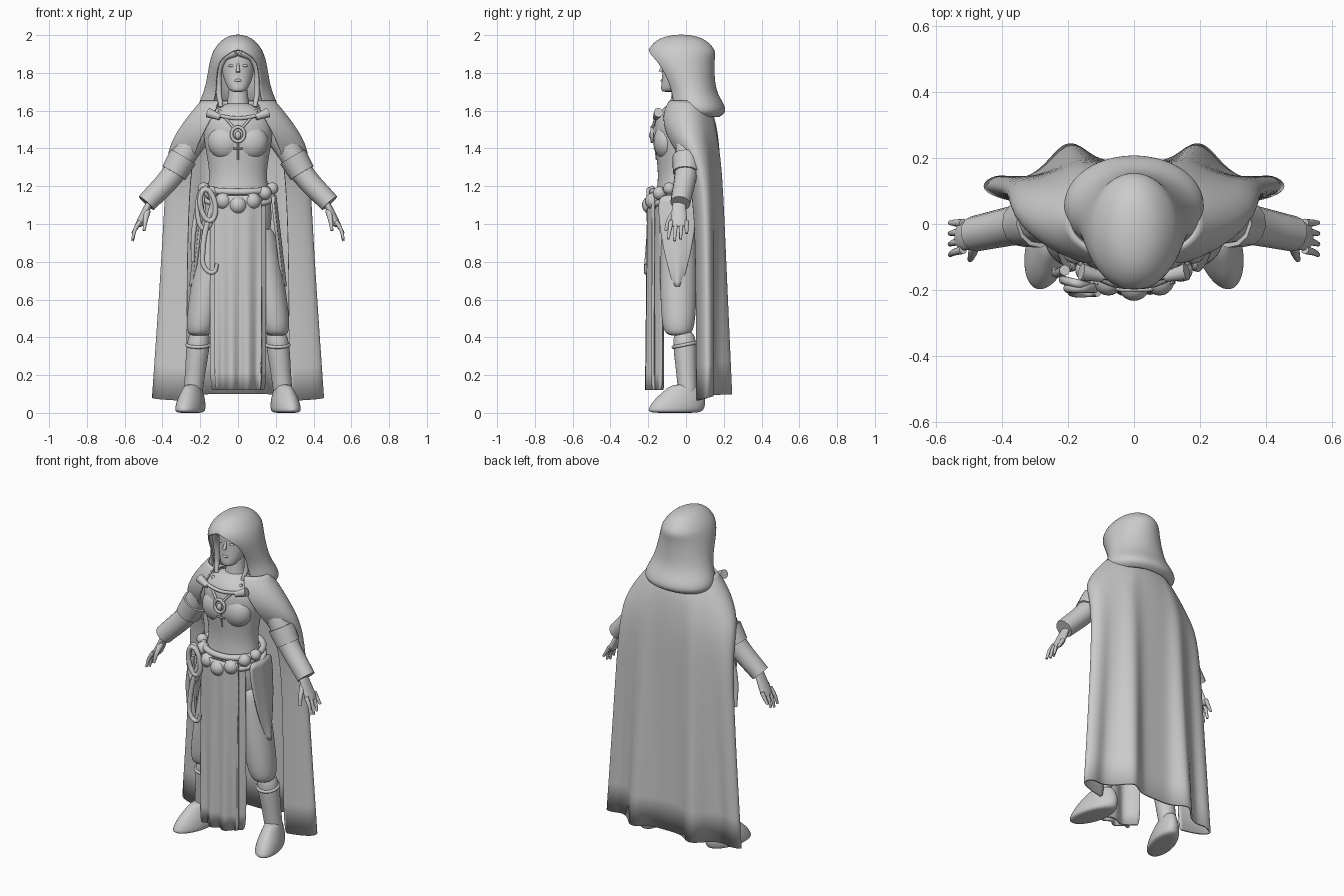
import bpy, bmesh
from math import sin, cos, exp, pi, tau
from mathutils import Vector

default_cube = bpy.data.objects.get("Cube")
if default_cube:
    bpy.data.objects.remove(default_cube, do_unlink=True)

GREY = (.6, .6, .6, 1)
grey = bpy.data.materials.new("plain grey")
grey.use_nodes = True
grey.diffuse_color = GREY
grey.node_tree.nodes["Principled BSDF"].inputs["Base Color"].default_value = GREY
SIDES = (("left", 1), ("right", -1))


def add_object(name, data):
    obj = bpy.data.objects.new(name, data)
    data.materials.append(grey)
    bpy.context.scene.collection.objects.link(obj)
    return obj


def finish_mesh(name, bm):
    for face in bm.faces:
        face.smooth = True
    mesh = bpy.data.meshes.new(name)
    bm.to_mesh(mesh)
    bm.free()
    return add_object(name, mesh)


def surface(name, rows, closed=False, thickness=0):
    """Skin a list of point rows into a smooth surface."""
    bm = bmesh.new()
    grid = [[bm.verts.new(point) for point in row] for row in rows]
    count = len(rows[0])
    for low, high in zip(grid, grid[1:]):
        for i in range(count if closed else count - 1):
            j = (i + 1) % count
            bm.faces.new((low[i], low[j], high[j], high[i]))
    bmesh.ops.remove_doubles(bm, verts=bm.verts, dist=.0001)
    bmesh.ops.recalc_face_normals(bm, faces=bm.faces)
    obj = finish_mesh(name, bm)
    subdivision = obj.modifiers.new("smooth", "SUBSURF")
    subdivision.levels = subdivision.render_levels = 2
    if thickness:
        shell = obj.modifiers.new("thickness", "SOLIDIFY")
        shell.thickness = thickness
        shell.offset = 0


def loft(name, profile, axis, depth=1, side=1, skew=0):
    """Closed body from (height, radius) pairs around an axis giving x and y by height."""
    rows = []
    closing = [(profile[0][0], 0)], [(profile[-1][0], 0)]
    for z, radius in closing[0] + profile + closing[1]:
        x, y = axis(z)
        row = []
        for i in range(16):
            across = radius * cos(i * tau / 16)
            along = radius * depth * sin(i * tau / 16)
            row.append((side * (x + across - skew * along), y + along, z))
        rows.append(row)
    surface(name, rows, closed=True)


def tube(name, points, thick, tip=None, side=1, cyclic=False):
    """Round tube through points, tapering evenly to the tip radius."""
    curve = bpy.data.curves.new(name, "CURVE")
    curve.dimensions = "3D"
    curve.bevel_depth = 1
    curve.bevel_resolution = 4
    curve.resolution_u = 8
    curve.use_fill_caps = True
    spline = curve.splines.new("BEZIER")
    spline.bezier_points.add(len(points) - 1)
    spline.use_cyclic_u = cyclic
    for i, (knot, (x, y, z)) in enumerate(zip(spline.bezier_points, points)):
        knot.co = (side * x, y, z)
        knot.radius = thick if tip is None else thick + (tip - thick) * i / (len(points) - 1)
        knot.handle_left_type = knot.handle_right_type = "AUTO"
    add_object(name, curve)


def hoop(name, centre, first_axis, second_axis, thick):
    """Closed round tube on the ellipse spanned by two half axes."""
    c, u, v = Vector(centre), Vector(first_axis), Vector(second_axis)
    angles = [i * tau / 12 for i in range(12)]
    tube(name, [c + u * cos(a) + v * sin(a) for a in angles], thick, cyclic=True)


def ball(name, centre, size):
    bm = bmesh.new()
    bmesh.ops.create_uvsphere(bm, u_segments=20, v_segments=12, radius=1)
    for vert in bm.verts:
        vert.co = Vector(centre) + vert.co * Vector(size)
    finish_mesh(name, bm)


# Head, neck and face; the head axis swings forward to the chin
loft("head", [(1.7, .04), (1.73, .062), (1.78, .082), (1.84, .09), (1.9, .087), (1.95, .06)],
     axis=lambda z: (0, -.035 - 3 * max(0, 1.84 - z) ** 2))
loft("neck", [(1.58, .08), (1.64, .055), (1.76, .05)], axis=lambda z: (0, -.02))
tube("nose", [(0, -.118, 1.85), (0, -.134, 1.805)], thick=.006, tip=.011)
ball("mouth", (0, -.124, 1.76), (.02, .01, .008))
for label, s in SIDES:
    ball(label + "_eye", (s * .034, -.113, 1.838), (.017, .008, .007))
    tube(label + "_hair", [(.01, -.12, 1.91), (.08, -.09, 1.87), (.1, -.06, 1.7), (.09, -.08, 1.62)],
         thick=.022, tip=.012, side=s)

# Hood: arcs around the head, open at the face (height, half width, half depth, half opening)
hood_rows = []
for z, width, depth, gap in [(2, 0, 0, 0), (1.99, .05, .08, 0), (1.97, .085, .13, 0), (1.93, .12, .17, 0),
                             (1.9, .135, .18, .4), (1.86, .147, .17, .8), (1.76, .162, .14, .8),
                             (1.69, .18, .13, .7), (1.63, .21, .15, .7), (1.59, .21, .145, .9),
                             (1.57, .17, .1, 1)]:
    back_shift = .33 * max(0, 1.86 - z) - .025
    arc = [pi / 2 + (pi - gap) * (i / 10 - 1) for i in range(21)]
    hood_rows.append([(width * cos(a), back_shift + depth * sin(a), z) for a in arc])
surface("hood", hood_rows, thickness=.01)

# Cape: wraps the shoulders, then hangs behind with a narrow ridge each side of the back
cape_rows = []
for z, width, middle, depth, wrap in [(1.65, .19, 0, .1, 2.6), (1.57, .26, 0, .15, 2.6),
                                      (1.42, .365, .03, .14, 2.5), (1.28, .375, .1, .08, 2.4),
                                      (.8, .4, .11, .07, 2.4), (.08, .45, .115, .07, 2.5)]:
    ridge = .07 * (1 - z / 1.65)
    row = []
    for i in range(65):
        a = wrap * (i / 32 - 1)
        bump = exp(-((abs(a) - .45) / .15) ** 2) - .4 * exp(-((abs(a) - .85) / .2) ** 2)
        row.append((width * sin(a), middle + depth * cos(a) + ridge * bump, z + .02 * cos(a) * (z < 1)))
    cape_rows.append(row)
surface("cape", cape_rows, thickness=.012)

# Tunic with neckline and lacing
loft("tunic", [(.82, .13), (.95, .18), (1.1, .185), (1.22, .155), (1.3, .157), (1.42, .18),
               (1.5, .19), (1.58, .17), (1.64, .07)], axis=lambda z: (0, -.045), depth=.68)
tube("neckline", [(-.1, -.1, 1.6), (0, -.145, 1.54), (.1, -.1, 1.6)], thick=.009)
tube("lacing", [(0, -.165, 1.43), (0, -.155, 1.34)], thick=.005)
tube("lacing_bow", [(-.025, -.167, 1.4), (.025, -.167, 1.4)], thick=.005)

for label, s in SIDES:
    ball(label + "_chest", (s * .065, -.105, 1.435), (.095, .068, .095))

    # Arm and spread hand
    tube(label + "_sleeve", [(.19, .02, 1.51), (.27, .01, 1.39), (.34, 0, 1.27), (.485, -.03, 1.11)],
         thick=.075, tip=.054, side=s)
    tube(label + "_sleeve_fold", [(.29, .005, 1.355), (.34, 0, 1.27)], thick=.077, tip=.07, side=s)
    loft(label + "_hand", [(1.13, .02), (1.06, .022), (1, .026), (.985, .02)],
         axis=lambda z: (.97 - .45 * z, -.037), depth=1.8, side=s)
    for i, finger in enumerate(("index", "middle", "ring", "little")):
        y = .027 * i - .078
        tip_height = .91 + .01 * (i - 1) ** 2 * (i > 1) + .01 * (i == 0)
        tube(f"{label}_{finger}_finger", [(.518, y, 1.015), (.545, y * 1.1, .97), (.558, y * 1.2, tip_height)],
             thick=.013, tip=.007, side=s)
    tube(label + "_thumb", [(.48, -.055, 1.07), (.49, -.09, 1.02), (.497, -.108, .965)],
         thick=.018, tip=.008, side=s)

    # Baggy trouser leg, boot shaft, turned-out foot and cuff
    loft(label + "_trouser", [(.98, .085), (.85, .088), (.65, .09), (.5, .084), (.44, .073), (.41, .055)],
         axis=lambda z: (.27 - .16 * z, -.04), depth=1.1, side=s)
    loft(label + "_boot", [(.05, .05), (.16, .053), (.25, .057), (.35, .064), (.43, .056)],
         axis=lambda z: (.25 - .11 * z, .015 - .06 * z), side=s)
    loft(label + "_foot", [(0, .07), (.02, .077), (.07, .07), (.11, .055), (.15, .04)],
         axis=lambda z: (.255 - .1 * z, .4 * z - .06), depth=2, side=s, skew=.22)
    hoop(label + "_boot_cuff", (s * .21, -.008, .36), (.059, 0, 0), (0, .059, .012), thick=.009)

    # Leaf-shaped hip flap, narrowing to a point
    flap_rows = []
    for fall in (0, .3, .6, .8, 1):
        reach = .105 - .09 * fall ** 2
        flap_rows.append([(s * (.2 + .055 * fall - .02 * abs(t)), reach * t - .045, 1.15 - .48 * fall)
                          for t in (-1, -.5, 0, .5, 1)])
    surface(label + "_side_flap", flap_rows, thickness=.014)

# Pleated front panel in two layers
for name, front, width, frequency in (("front_panel", -.2, .125, 9), ("under_panel", -.165, .145, 6)):
    panel_rows = []
    for z in (1.15, 1, .8, .5, .12):
        pleat = .014 * (1.25 - z)
        panel_rows.append([(width * t, front + .03 * t * t + pleat * sin(frequency * t + 1), z)
                           for t in (i / 8 - 1 for i in range(17))])
    surface(name, panel_rows, thickness=.014)

# Belts that dip at the front, with pouches strung along them
hoop("upper_belt", (0, -.045, 1.19), (.18, 0, 0), (0, .135, .02), thick=.018)
hoop("lower_belt", (0, -.045, 1.14), (.185, 0, 0), (0, .135, .04), thick=.016)
for i in range(-3, 4):
    angle = .42 * i
    size = .032 + .016 * cos(angle) ** 3
    ball(f"pouch_{i + 4}", (.19 * sin(angle), -.045 - .14 * cos(angle), 1.19 - .09 * cos(angle) ** 3),
         (size, size, size))

# Rope, hook and strap hanging at the right hip
hoop("rope_loop", (-.175, -.18, 1.08), (.04, -.01, 0), (0, 0, .11), thick=.013)
hoop("rope_coil", (-.16, -.195, 1.1), (.035, 0, .02), (-.02, 0, .08), thick=.014)
tube("hook", [(-.13, -.18, 1.12), (-.185, -.2, .87), (-.17, -.21, .76), (-.13, -.21, .745), (-.11, -.21, .79)],
     thick=.016, tip=.01)
tube("strap", [(-.21, -.14, 1.1), (-.235, -.15, .95), (-.24, -.14, .8)], thick=.016, tip=.01)

# Cape clasp and pendant
tube("clasp_bar", [(-.13, -.155, 1.58), (0, -.165, 1.56), (.13, -.155, 1.58)], thick=.01)
for label, s in SIDES:
    tube(label + "_clasp", [(.095, -.16, 1.565), (.16, -.145, 1.59)], thick=.016, tip=.026, side=s)
    tube(label + "_chain", [(.07, -.16, 1.565), (.015, -.18, 1.5)], thick=.007, side=s)
hoop("pendant_ring", (0, -.18, 1.475), (.034, 0, 0), (0, 0, .038), thick=.009)
ball("pendant_stone", (0, -.182, 1.47), (.016, .014, .022))
